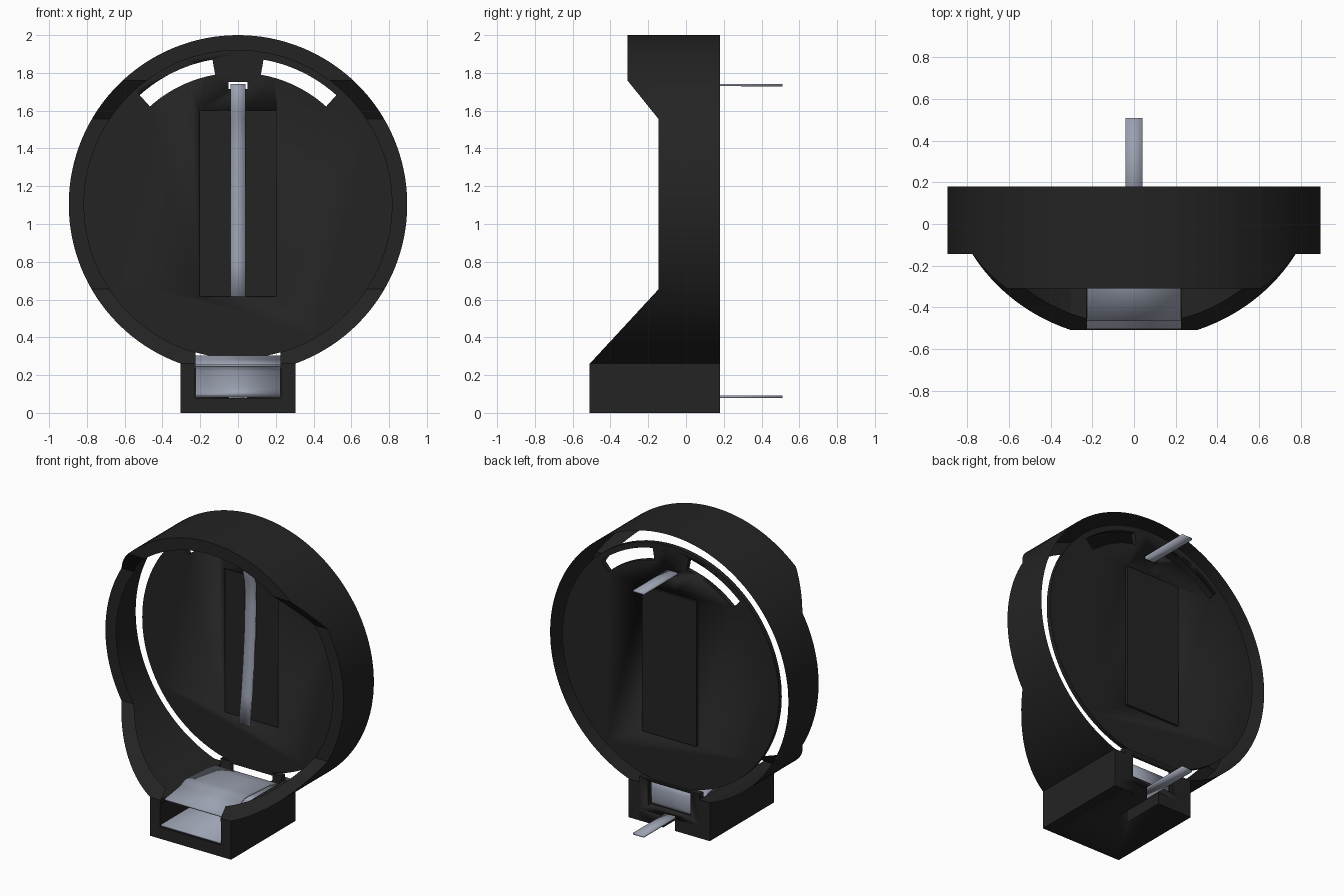
import bpy, bmesh, math
from mathutils import Vector

if "Cube" in bpy.data.objects:
    bpy.data.objects.remove(bpy.data.objects["Cube"])

CZ, R_OUT, R_IN, BACK = 1.104, 0.896, 0.815, 0.18


def material(name, rgb):
    m = bpy.data.materials.new(name)
    m.use_nodes = True
    m.diffuse_color = (*rgb, 1)
    m.node_tree.nodes["Principled BSDF"].inputs["Base Color"].default_value = (*rgb, 1)
    return m


black = material("black_plastic", (0.017, 0.017, 0.017))
metal = material("grey_metal", (0.33, 0.36, 0.44))


def finish(name, bm, mat, smooth=True):
    me = bpy.data.meshes.new(name)
    bm.to_mesh(me)
    bm.free()
    ob = bpy.data.objects.new(name, me)
    bpy.context.collection.objects.link(ob)
    me.materials.append(mat)
    bpy.ops.object.select_all(action='DESELECT')
    ob.select_set(True)
    bpy.context.view_layer.objects.active = ob
    if smooth:
        bpy.ops.object.shade_smooth_by_angle(angle=math.radians(25))
    return ob


def prism(name, outline, y0, y1, mat=black):
    """Extrude an x-z outline from y0 to y1."""
    bm = bmesh.new()
    face = bm.faces.new([bm.verts.new((x, y0, z)) for x, z in outline])
    ext = bmesh.ops.extrude_face_region(bm, geom=[face])["geom"]
    bmesh.ops.translate(bm, vec=(0, y1 - y0, 0),
                        verts=[g for g in ext if isinstance(g, bmesh.types.BMVert)])
    bmesh.ops.recalc_face_normals(bm, faces=bm.faces)
    return finish(name, bm, mat)


def block(name, x0, x1, y0, y1, z0, z1, mat=black):
    return prism(name, [(x0, z0), (x1, z0), (x1, z1), (x0, z1)], y0, y1, mat)


def arc(r, a0, a1, n):
    """Points about the ring centre; angles in degrees from straight up."""
    angles = [math.radians(a0 + (a1 - a0) * i / n) for i in range(n + 1)]
    return [(r * math.sin(a), CZ + r * math.cos(a)) for a in angles]


def cut(target, *cutters):
    bpy.context.view_layer.objects.active = target
    for c in cutters:
        mod = target.modifiers.new("cut", 'BOOLEAN')
        mod.operation, mod.solver, mod.object = 'DIFFERENCE', 'EXACT', c
        bpy.ops.object.modifier_apply(modifier=mod.name)
        bpy.data.objects.remove(c)


def ribbon(name, path, half, thick=0.012):
    """Bent sheet metal following a y-z path."""
    bm = bmesh.new()
    rows = [[bm.verts.new((s * half, y, z)) for s in (-1, 1)] for y, z in path]
    for a, b in zip(rows, rows[1:]):
        bm.faces.new((a[0], a[1], b[1], b[0]))
    ob = finish(name, bm, metal)
    mod = ob.modifiers.new("thickness", 'SOLIDIFY')
    mod.thickness, mod.offset = thick, 0
    return ob


# Ring: outer wall plus front rim, with a stepped front edge
STEPS = [(0.26, -0.51), (0.655, -0.145), (1.555, -0.145), (1.76, -0.31)]


def front_y(z):
    if z <= STEPS[0][0]:
        return STEPS[0][1]
    for (z0, y0), (z1, y1) in zip(STEPS, STEPS[1:]):
        if z <= z1:
            return y0 + (y1 - y0) * (z - z0) / (z1 - z0)
    return STEPS[-1][1]


bm = bmesh.new()
outer, inner = arc(R_OUT, 0, 360, 128)[:-1], arc(R_IN, 0, 360, 128)[:-1]
loops = [[bm.verts.new((x, y, z)) for x, z in pts]
         for pts, y in ((outer, BACK), (outer, -0.1), (inner, -0.1))]
for a, b in zip(loops, loops[1:]):
    for i in range(len(a)):
        j = (i + 1) % len(a)
        bm.faces.new((a[i], a[j], b[j], b[i]))
planes = [((0, 0, z), (0, 0, 1)) for z, _ in STEPS]
planes += [((s * 0.225, 0, 0), (1, 0, 0)) for s in (-1, 1)]
for co, no in planes:
    bmesh.ops.bisect_plane(bm, geom=bm.verts[:] + bm.edges[:] + bm.faces[:],
                           plane_co=co, plane_no=no)
gone = [f for f in bm.faces
        if abs(f.calc_center_median().x) < 0.225 and f.calc_center_median().z < 0.5]
bmesh.ops.delete(bm, geom=gone, context='FACES')
for v in bm.verts:
    if v.co.y < 0:
        v.co.y = front_y(v.co.z)
bmesh.ops.recalc_face_normals(bm, faces=bm.faces)
wall = max(bm.faces, key=lambda f: f.calc_center_median().z)
if wall.normal.z < 0 and abs(wall.normal.z) > 0.5:
    bmesh.ops.reverse_faces(bm, faces=bm.faces[:])
finish("ring_shell", bm, black)

# Back disc with two arc slots, a pin hole and a shallow pocket
disc = prism("back_disc", arc(R_IN, 0, 360, 128)[:-1], 0.135, 0.165)
slots = [prism("slot_cutter", arc(0.778, s * 10, s * 42, 16) + arc(0.697, s * 42, s * 10, 16),
               0, 0.3) for s in (-1, 1)]
cut(disc, *slots,
    block("hole_cutter", -0.05, 0.05, 0, 0.3, 1.715, 1.752),
    block("pocket_cutter", -0.205, 0.205, 0, 0.3, 0.615, 1.6))
block("pocket_panel", -0.205, 0.205, 0.155, BACK, 0.615, 1.6)

# Terminal box: floor, side walls and windowed back
floor = block("box_floor", -0.305, 0.305, -0.51, BACK, 0, 0.08)
cut(floor, block("groove_cutter", -0.045, 0.045, -0.12, 0.3, -0.1, 0.1))
for side, s in (("left", 1), ("right", -1)):
    x0, x1 = sorted((s * 0.228, s * 0.305))
    block(side + "_box_wall", x0, x1, -0.51, BACK, 0, 0.261)
back = block("box_back", -0.228, 0.228, 0.14, BACK, 0.08, 0.3)
cut(back, block("window_cutter", -0.16, 0.16, 0, 0.3, 0.12, 0.285),
    block("pin_cutter", -0.045, 0.045, 0, 0.3, 0.05, 0.1))

# Centre contact: pin through the disc, then a bowed spring
ribbon("centre_contact", [(0.51, 1.735), (0.13, 1.735), (0.115, 1.72), (0.12, 1.6),
                          (0.135, 1.56), (0.137, 1.4), (0.13, 1.2), (0.115, 1.0),
                          (0.095, 0.8), (0.07, 0.615)], 0.04)

# Side contact: folded clip in the box, with its own pin
ribbon("clip_contact", [(-0.505, 0.09), (0.08, 0.09), (0.11, 0.1), (0.12, 0.13),
                        (0.12, 0.22), (0.11, 0.25), (0.08, 0.27), (0.0, 0.285),
                        (-0.2, 0.297), (-0.25, 0.297), (-0.3, 0.275),
                        (-0.465, 0.25)], 0.225)
ribbon("clip_pin", [(0.51, 0.085), (0.0, 0.085)], 0.04)
